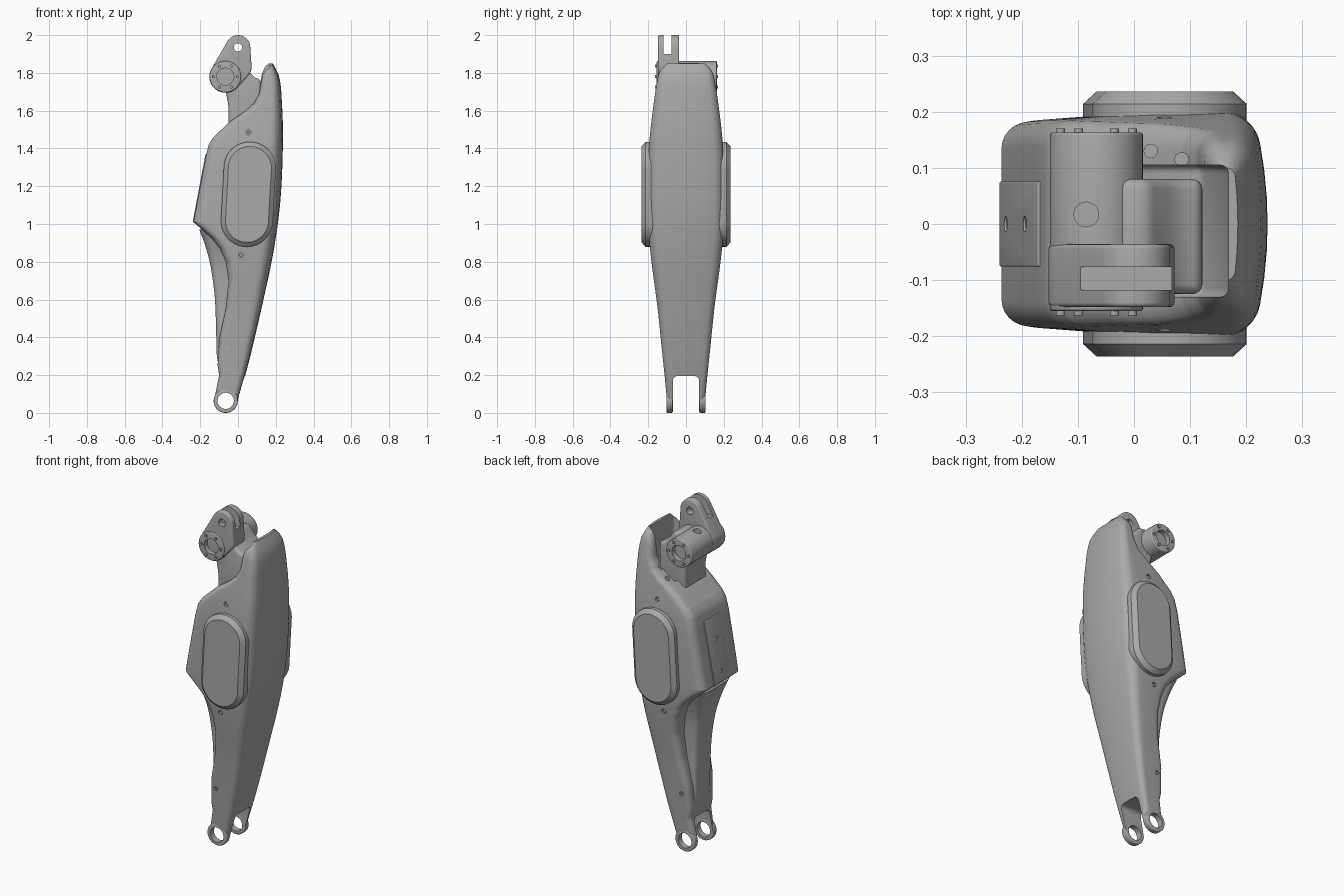
import bpy, bmesh, math

cube = bpy.data.objects.get("Cube")
if cube:
    bpy.data.objects.remove(cube)

grey = bpy.data.materials.new("mid grey")
grey.use_nodes = True
grey.diffuse_color = (0.4, 0.4, 0.4, 1)
grey.node_tree.nodes["Principled BSDF"].inputs["Base Color"].default_value = (0.4, 0.4, 0.4, 1)
parts = []


def finish(name, bm, bevel=0):
    bmesh.ops.recalc_face_normals(bm, faces=bm.faces)
    mesh = bpy.data.meshes.new(name)
    bm.to_mesh(mesh)
    bm.free()
    obj = bpy.data.objects.new(name, mesh)
    bpy.context.collection.objects.link(obj)
    mesh.materials.append(grey)
    if bevel:
        mod = obj.modifiers.new("Bevel", 'BEVEL')
        mod.width, mod.segments, mod.limit_method = bevel, 4, 'ANGLE'
        apply(obj, mod)
    parts.append(obj)
    return obj


def apply(obj, mod):
    bpy.context.view_layer.objects.active = obj
    bpy.ops.object.modifier_apply(modifier=mod.name)


def cut(obj, cutter):
    mod = obj.modifiers.new("Cut", 'BOOLEAN')
    mod.operation, mod.solver, mod.object = 'DIFFERENCE', 'EXACT', cutter
    apply(obj, mod)
    parts.remove(cutter)
    bpy.data.objects.remove(cutter)


def loft(name, rings, bevel=0):
    bm = bmesh.new()
    loops = [[bm.verts.new(p) for p in ring] for ring in rings]
    for a, b in zip(loops, loops[1:]):
        for i in range(len(a)):
            bm.faces.new((a[i - 1], a[i], b[i], b[i - 1]))
    bm.faces.new(loops[0])
    bm.faces.new(loops[-1])
    return finish(name, bm, bevel)


def prism(name, outline, y0, y1, bevel=0):
    return loft(name, [[(x, y, z) for x, z in outline] for y in (y0, y1)], bevel)


def circle(x, z, r, n=40):
    return [(x + r * math.cos(i * math.tau / n), z + r * math.sin(i * math.tau / n)) for i in range(n)]


def rod(name, x, z, r, y0, y1, bevel=0):
    return prism(name, circle(x, z, r), y0, y1, bevel)


def upright(name, x, y, r, z0, z1):
    return loft(name, [[(x + a, y + b, z) for a, b in circle(0, 0, r, 24)] for z in (z0, z1)])


def hull(name, outline, y0, y1, bevel):
    bm = bmesh.new()
    for x, z in outline:
        bm.verts.new((x, 0, z))
    ret = bmesh.ops.convex_hull(bm, input=bm.verts)
    rim = {v for f in bm.faces for v in f.verts} or set(bm.verts)
    cx = sum(v.co.x for v in rim) / len(rim)
    cz = sum(v.co.z for v in rim) / len(rim)
    bm.free()
    # Order the extreme points by a monotone chain around the shape
    pts, chain = sorted(set(outline)), []
    for run in (pts, pts[::-1]):
        half = []
        for p in run:
            while len(half) > 1 and ((half[-1][0] - half[-2][0]) * (p[1] - half[-2][1])
                                     <= (half[-1][1] - half[-2][1]) * (p[0] - half[-2][0])):
                half.pop()
            half.append(p)
        chain += half[:-1]
    return prism(name, chain, y0, y1, bevel)


def lerp(keys, z, smooth=True):
    # Interpolate (z, value) keys, with rounded tangents when smooth
    for i in range(len(keys) - 1):
        (a, p), (b, q) = keys[i], keys[i + 1]
        if z <= b:
            t = max(0, (z - a) / (b - a))
            if not smooth:
                return p + (q - p) * t
            lo, hi = keys[max(0, i - 1)], keys[min(len(keys) - 1, i + 2)]
            m = (q - lo[1]) / (b - lo[0]) * (b - a)
            n = (hi[1] - p) / (hi[0] - a) * (b - a)
            return (p * (2 * t**3 - 3 * t**2 + 1) + m * (t**3 - 2 * t**2 + t)
                    + q * (3 * t**2 - 2 * t**3) + n * (t**3 - t**2))
    return keys[-1][1]


def section(z, x0, x1, h, k=0.24):
    # Rounded rectangle, bowed on its +x side and tapered towards -x
    r = min(k * h, 0.45 * (x1 - x0))
    raw = []
    for cx, cy, start in ((x1 - r, h - r, 0), (x0 + r, h - r, 1), (x0 + r, r - h, 2), (x1 - r, r - h, 3)):
        for i in range(7):
            a = (start + i / 6) * math.pi / 2
            raw.append((cx + r * math.cos(a), cy + r * math.sin(a)))
    ring = []
    for i, (x, y) in enumerate(raw):
        nx, ny = raw[(i + 1) % len(raw)]
        steps = 6 if i % 7 == 6 else 1
        for s in range(steps):
            px, py = x + (nx - x) * s / steps, y + (ny - y) * s / steps
            side = max(0, min(1, (px - x0) / (x1 - x0)))
            taper = max(0, min(1, (0.05 - px) / 0.28))
            bow = 0.65 * h * h * (py / h) ** 2 * side
            ring.append((px - bow, py * (1 - 0.1 * taper), z))
    return ring


# Main shell
front_edge = [(.06, 0), (.28, .06), (.6, .135), (.865, .19), (1.13, .225), (1.45, .238), (1.65, .232), (1.78, .218), (1.85, .185)]
back_edge = [(.06, -.128), (.2, -.1), (.25, -.108), (.39, -.1), (.55, -.065), (.7, -.05), (.8, -.065),
             (.87, -.095), (.92, -.135), (.97, -.19), (1.01, -.236), (1.36, -.17), (1.42, -.155), (1.46, -.13),
             (1.54, -.045), (1.6, .04), (1.64, .085), (1.69, .112), (1.79, .125), (1.85, .15)]
half_width = [(.06, .103), (.23, .118), (.55, .15), (.81, .184), (.97, .198), (1.3, .2), (1.45, .193),
              (1.66, .168), (1.76, .152), (1.81, .138), (1.85, .1)]
levels = sorted({round(.06 + i * 1.79 / 60, 3) for i in range(61)} | {z for z, _ in back_edge})
shell = loft("main_shell", [section(z, lerp(back_edge, z, False), lerp(front_edge, z), lerp(half_width, z))
                            for z in levels])

# Hollow behind the upper shield, and the lower fork gap
cut(shell, prism("cavity", [(.0, 1.48), (.12, 1.48), (.165, 1.6), (.17, 1.95), (.0, 1.95)], -.13, .105, .015))
fork_gap = prism("fork_gap", [(-.3, -.1), (.3, -.1), (.3, .195), (-.3, .195)], -.07, .07, .025)
cut(shell, fork_gap)

# Lower fork eyes
for side, label in ((1, "back"), (-1, "front")):
    eye = rod("fork_eye_" + label, -.065, .064, .064, side * .07, side * .104, .006)
    cut(eye, rod("bore", -.065, .064, .043, -.2, .2))
cut(shell, rod("bore", -.065, .064, .043, -.2, .2))

# Lower rear cover
cover_edge = [(.24, -.1), (.3, -.112), (.45, -.116), (.6, -.122), (.7, -.133), (.8, -.15), (.9, -.178), (.97, -.205)]
cover_width = [(.24, .085), (.45, .085), (.65, .09), (.8, .105), (.97, .155)]
loft("rear_cover", [section(z, lerp(cover_edge, z), .0, lerp(cover_width, z), .35)
                    for z in (.24 + i * .73 / 24 for i in range(25))])

# Rear plate with two screw holes
plate = prism("rear_plate", [(-.24, 1.01), (-.172, 1.37), (-.14, 1.37), (-.2, 1.01)], -.076, .076, .003)
for z in (1.07, 1.25):
    hole = loft("hole", [[(x, a, z + b) for a, b in circle(0, 0, .014, 20)] for x in (-.3, -.205 + (z - 1.07) * .19)])
    cut(plate, hole)


# Side pads: tilted capsules with a chamfered rim
def capsule(y, r):
    tilt, ring = math.radians(3.2), []
    for i in range(48):
        a = (i + .5) * math.tau / 48
        x, z = r * math.cos(a), r * math.sin(a) + (.14 if i < 24 else -.14)
        ring.append((.055 + x * math.cos(tilt) + z * math.sin(tilt), y, 1.157 + z * math.cos(tilt) - x * math.sin(tilt)))
    return ring


for side, label in ((1, "back"), (-1, "front")):
    loft("side_pad_" + label, [capsule(side * y, r) for y, r in ((.15, .138), (.214, .138), (.236, .114))])
    # Small screws sunk along the seam
    for x, z in ((.055, 1.485), (.015, .835), (-.058, .345)):
        y = side * lerp(half_width, z)
        cut(shell, rod("screw_hole", x, z, .013, y * .92, y * 1.2))
        rod("screw_" + label, x, z, .008, y * .9, y * .97)

# Upper link: pivot barrel, neck and forked lug
barrel = rod("pivot_barrel", -.067, 1.78, .083, -.155, .163, .005)
neck = prism("link_neck", [(-.05, 1.48), (-.05, 1.62), (-.062, 1.69), (-.09, 1.75), (-.02, 1.855), (.025, 1.85), (.06, 1.805),
                           (.09, 1.775), (.122, 1.765), (.122, 1.48)], -.125, .08, .018)
lug = hull("forked_lug", circle(-.067, 1.78, .085) + circle(.0, 1.935, .065) + circle(.014, 1.83, .058),
           -.148, -.036, .008)
cut(lug, prism("slot", [(-.3, 1.9), (.3, 1.9), (.3, 2.1), (-.3, 2.1)], -.118, -.077))
cut(lug, rod("pin_hole", .0, 1.935, .022, -.3, .3))
cut(barrel, upright("oil_hole", -.085, .017, .022, 1.81, 1.9))

# Barrel end recesses with a ring of bolts
for y0, y1, label in ((-.3, -.125, "front"), (.133, .3, "back")):
    for body in (barrel, lug, neck):
        cut(body, rod("bore", -.067, 1.78, .045, y0, y1))
    face = -.157 if label == "front" else .164
    for i in range(6):
        a = i * math.tau / 6
        rod("ring_bolt_" + label, -.067 + .064 * math.cos(a), 1.78 + .064 * math.sin(a), .008, face - .006, face + .006)

# Recessed holes on the upper shoulder
for x, y in ((.03, .13), (.085, .115)):
    cut(shell, upright("shoulder_hole", x, y, .012, 1.5, 1.75))

# Smooth shading with crisp edges
bpy.ops.object.select_all(action='DESELECT')
for obj in parts:
    obj.select_set(True)
bpy.context.view_layer.objects.active = parts[0]
bpy.ops.object.shade_smooth_by_angle(angle=math.radians(32))
